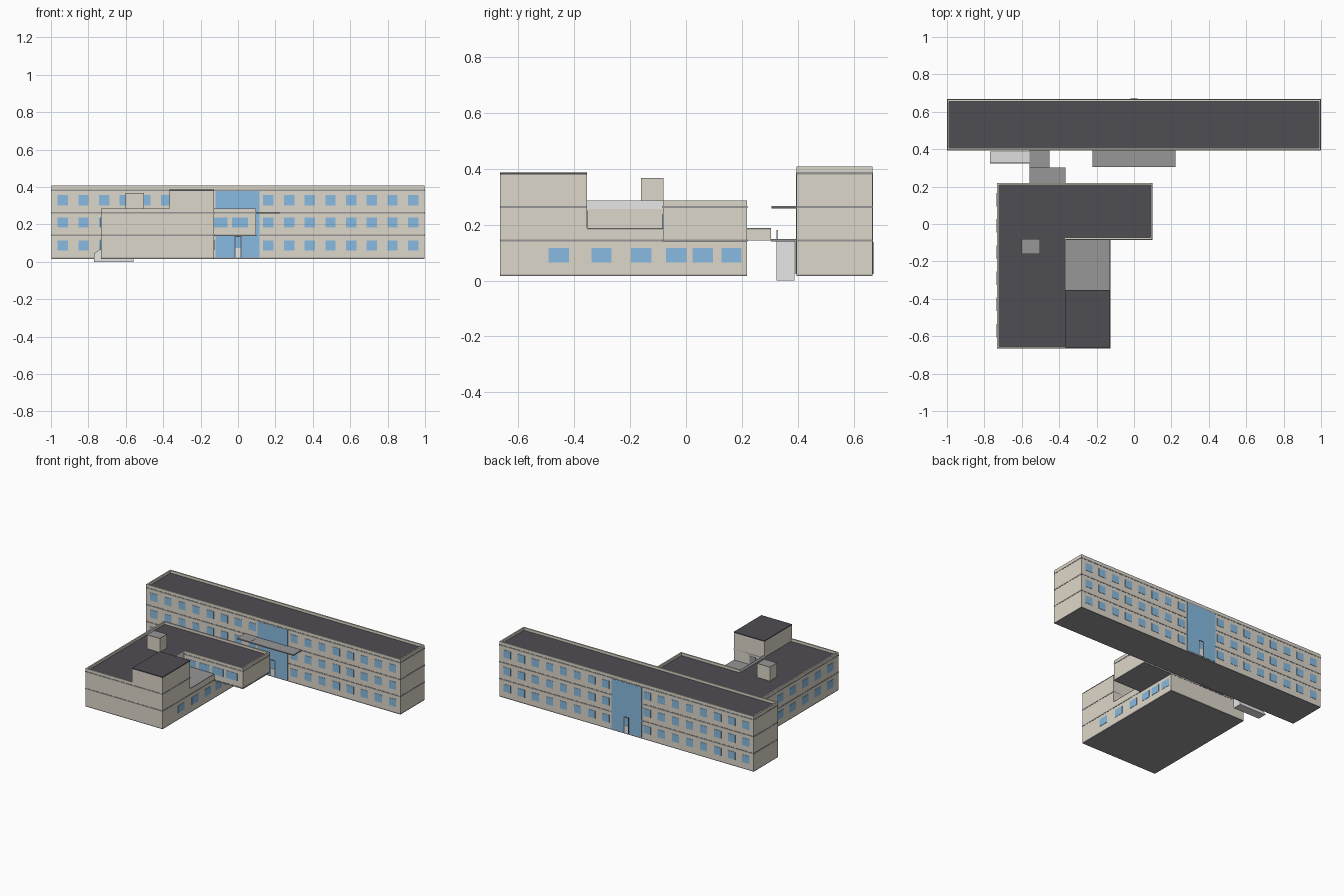
import bpy, bmesh

if "Cube" in bpy.data.objects:
    bpy.data.objects.remove(bpy.data.objects["Cube"])


def mat(name, r, g, b):
    m = bpy.data.materials.new(name)
    m.diffuse_color = (r, g, b, 1)
    m.use_nodes = True
    m.node_tree.nodes["Principled BSDF"].inputs["Base Color"].default_value = m.diffuse_color
    return m


WALL = mat("beige_wall", 0.73, 0.68, 0.585)
ROOF = mat("dark_roof", 0.078, 0.075, 0.085)
GLASS = mat("blue_glass", 0.25, 0.50, 0.76)
GREY = mat("mid_grey", 0.31, 0.31, 0.31)
LIGHT = mat("light_grey", 0.80, 0.80, 0.80)
DARK = mat("dark_frame", 0.10, 0.10, 0.105)


def finish(name, bm, m):
    bmesh.ops.recalc_face_normals(bm, faces=bm.faces)
    me = bpy.data.meshes.new(name)
    bm.to_mesh(me)
    bm.free()
    me.materials.append(m)
    ob = bpy.data.objects.new(name, me)
    bpy.context.collection.objects.link(ob)
    return ob


def add_box(bm, x0, x1, y0, y1, z0, z1):
    vs = bmesh.ops.create_cube(bm, size=1)["verts"]
    for v in vs:
        v.co.x = x1 if v.co.x > 0 else x0
        v.co.y = y1 if v.co.y > 0 else y0
        v.co.z = z1 if v.co.z > 0 else z0


def boxes(name, m, *dims):
    bm = bmesh.new()
    for d in dims:
        add_box(bm, *d)
    return finish(name, bm, m)


E = 0.0015  # how far floor bands stand out
T = 0.010   # parapet thickness
P = 0.002   # plate thickness


def bands(name, x0, x1, y0, y1, levels):
    # thin floor slabs that show as lines on the walls
    boxes(name, GREY, *[(x0 - E, x1 + E, y0 - E, y1 + E, z - 0.004, z + 0.004) for z in levels])


def extrude_xz(name, m, pts, y0, y1):
    bm = bmesh.new()
    f = bm.faces.new([bm.verts.new((x, y0, z)) for x, z in pts])
    r = bmesh.ops.extrude_face_region(bm, geom=[f])
    for v in r["geom"]:
        if isinstance(v, bmesh.types.BMVert):
            v.co.y = y1
    return finish(name, bm, m)


# --- long main block ---
X, YF, YB = 0.998, 0.395, 0.666
boxes("main_walls", WALL, (-X, X, YF, YB, 0.022, 0.375))
boxes("main_base", GREY, (-X, X, YF, YB, 0.016, 0.024))
boxes("main_roof", ROOF, (-X + T, X - T, YF + T, YB - T, 0.375, 0.389))
boxes("main_parapet", WALL,
      (-X, X, YF, YF + T, 0.375, 0.407), (-X, X, YB - T, YB, 0.375, 0.407),
      (-X, -X + T, YF, YB, 0.375, 0.407), (X - T, X, YF, YB, 0.375, 0.407))
bands("main_floor_bands", -X, X, YF, YB, (0.143, 0.263, 0.383))

# main windows, both long sides, mirrored about the glazed centre
wins = []
for i in range(8):
    for s in (-1, 1):
        cx = s * (0.163 + i * 0.1105)
        for cz in (0.088, 0.209, 0.329):
            for y in (YF - P, YB):
                wins.append((cx - 0.028, cx + 0.028, y, y + P, cz - 0.027, cz + 0.027))
boxes("main_windows", GLASS, *wins)

# glazed entrance bays and doors on both sides
boxes("entrance_glazing", GLASS, *[(-0.12, 0.115, y, y + 0.0025, 0.024, 0.379) for y in (YF - 0.0025, YB)])
frames, leaves = [], []
for y in (YF - 0.0045, YB + 0.0005):
    for x in (-0.02, 0.014):
        frames.append((x, x + 0.006, y, y + 0.004, 0.024, 0.138))
    frames.append((-0.02, 0.02, y, y + 0.004, 0.132, 0.138))
    leaves.append((-0.014, 0.014, y + 0.0005, y + 0.0035, 0.024, 0.075))
boxes("door_frames", DARK, *frames)
boxes("door_leaves", LIGHT, *leaves)

# entrance canopy in three panels
boxes("entrance_canopy", GREY, (-0.222, -0.118, 0.305, YF, 0.259, 0.267),
      (-0.118, 0.115, 0.305, YF, 0.258, 0.266), (0.115, 0.222, 0.305, YF, 0.259, 0.267))

# --- front wing, ground floor ---
L, R, M, O = -0.732, -0.127, -0.367, 0.097
F, B, S, TB = -0.664, 0.218, -0.083, -0.354
boxes("wing_ground_floor", WALL, (L, R, F, B, 0.022, 0.145))
boxes("wing_base", GREY, (L, R, F, B, 0.016, 0.024))
bands("wing_ground_band", L, R, F, B, (0.143,))

# upper floor: L shape with an overhanging arm
boxes("wing_upper_floor", WALL, (L, M, F, B, 0.145, 0.255), (M, O, S, B, 0.145, 0.255))
boxes("overhang_soffit", GREY, (R, O + E, S - E, B + E, 0.139, 0.147))
boxes("wing_roof", ROOF, (L + T, M, F + T, TB, 0.255, 0.268),
      (L + T, M - 0.004, TB, B - T, 0.255, 0.268),
      (M - 0.004, O - T, S + T, B - T, 0.255, 0.268))
boxes("wing_parapet", WALL,
      (L, L + T, F, B, 0.255, 0.286), (L, M, F, F + T, 0.255, 0.286),
      (L, O, B - T, B, 0.255, 0.286), (O - T, O, S, B, 0.255, 0.286),
      (M, O, S, S + T, 0.255, 0.286))
boxes("terrace_side_parapet", LIGHT, (M - 0.004, M, TB, S + T, 0.255, 0.286))
boxes("wing_upper_band", GREY,
      (L - E, M, F - E, F, 0.259, 0.267), (L - E, L, F - E, B + E, 0.259, 0.267),
      (L - E, O + E, B, B + E, 0.259, 0.267), (O, O + E, S - E, B + E, 0.259, 0.267),
      (M, O + E, S - E, S, 0.259, 0.267))

# terrace beside the tower
boxes("terrace_block", WALL, (M, R, TB, S, 0.145, 0.182))
boxes("terrace_floor", GREY, (M, R, TB, S, 0.182, 0.187))

# tower at the front corner
boxes("tower_walls", WALL, (M, R, F, TB, 0.145, 0.379))
boxes("tower_roof", ROOF, (M, R, F, TB, 0.379, 0.386))
boxes("tower_band", GREY, (M, R + E, F - E, TB, 0.259, 0.267))
boxes("tower_door", GREY, (-0.30, -0.25, TB, TB + P, 0.19, 0.25))

# wing windows: right ground floor, left on two floors, front of the arm
wins = [(R, R + P, y - 0.036, y + 0.036, 0.064, 0.116)
        for y in (-0.455, -0.302, -0.16, -0.035, 0.06, 0.163)]
for i in range(6):
    y = -0.57 + i * 0.14
    for z in (0.064, 0.182):
        wins.append((L - P, L, y - 0.036, y + 0.036, z, z + 0.054))
for x in (-0.315, -0.208, -0.10, 0.01):
    wins.append((x - 0.043, x + 0.043, S - P, S, 0.184, 0.236))
boxes("wing_windows", GLASS, *wins)

# rooftop stair hut
boxes("roof_hut", WALL, (-0.602, -0.502, -0.16, -0.08, 0.26, 0.364))
boxes("roof_hut_top", GREY, (-0.602, -0.502, -0.16, -0.08, 0.364, 0.367))

# --- link between wing and main block ---
boxes("link_block", WALL, (-0.56, -0.365, B, 0.303, 0.143, 0.182))
boxes("link_block_top", GREY, (-0.56, -0.365, B, 0.303, 0.182, 0.187))
boxes("link_walkway", GREY, (-0.56, -0.453, 0.303, YF, 0.139, 0.148))

# outside ramp stair with side rail
extrude_xz("outside_stair", LIGHT, [(-0.77, 0), (-0.77, 0.01), (-0.56, 0.145), (-0.56, 0)], 0.329, 0.388)
extrude_xz("stair_rail", LIGHT, [(-0.77, 0), (-0.77, 0.045), (-0.56, 0.18), (-0.56, 0)], 0.324, 0.329)
